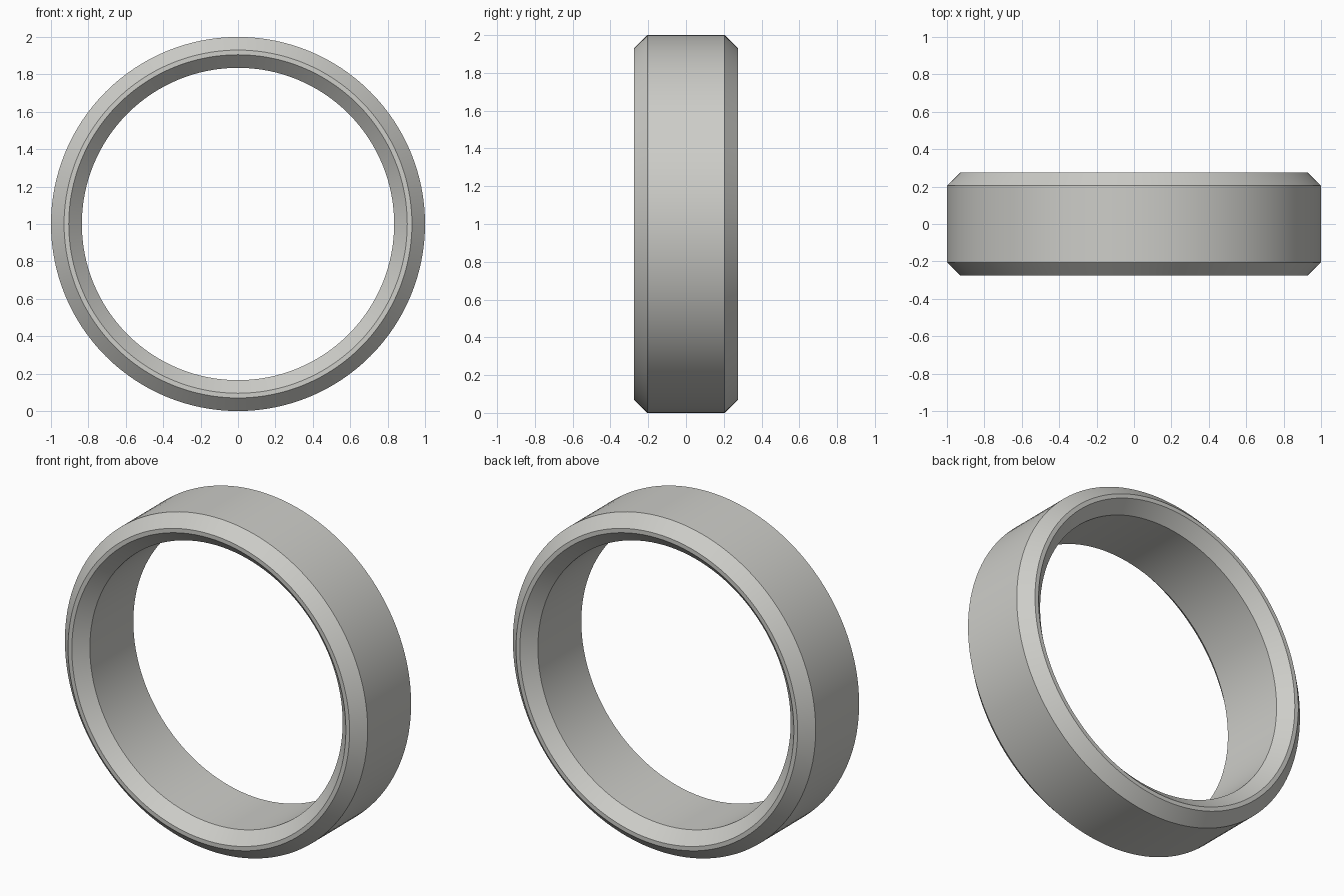
import bpy, bmesh, math
from mathutils import Matrix

if "Cube" in bpy.data.objects:
    bpy.data.objects.remove(bpy.data.objects["Cube"])

SEGMENTS = 128
# Ring cross-section: (radius, y), chamfered on all four corners
half = [(1.0, 0.205), (0.93, 0.275), (0.905, 0.275), (0.835, 0.205)]
profile = half + [(r, -y) for r, y in reversed(half)]

# Sweep the section around the y axis, centred at z = 1
bm = bmesh.new()
rings = []
for i in range(SEGMENTS):
    a = 2 * math.pi * i / SEGMENTS
    rings.append([bm.verts.new((r * math.cos(a), y, 1 + r * math.sin(a))) for r, y in profile])
n = len(profile)
for i in range(SEGMENTS):
    p, q = rings[i], rings[(i + 1) % SEGMENTS]
    for j in range(n):
        k = (j + 1) % n
        bm.faces.new((p[j], p[k], q[k], q[j]))
bmesh.ops.recalc_face_normals(bm, faces=bm.faces)

mesh = bpy.data.meshes.new("ring_band")
bm.to_mesh(mesh)
bm.free()
band = bpy.data.objects.new("ring_band", mesh)
bpy.context.collection.objects.link(band)

# Plain light grey metal
grey = bpy.data.materials.new("light grey")
grey.diffuse_color = (0.61, 0.61, 0.58, 1)
grey.use_nodes = True
grey.node_tree.nodes["Principled BSDF"].inputs["Base Color"].default_value = grey.diffuse_color
mesh.materials.append(grey)

# Smooth around the band, crisp at the chamfers
bpy.context.view_layer.objects.active = band
band.select_set(True)
bpy.ops.object.shade_smooth_by_angle(angle=math.radians(30))
